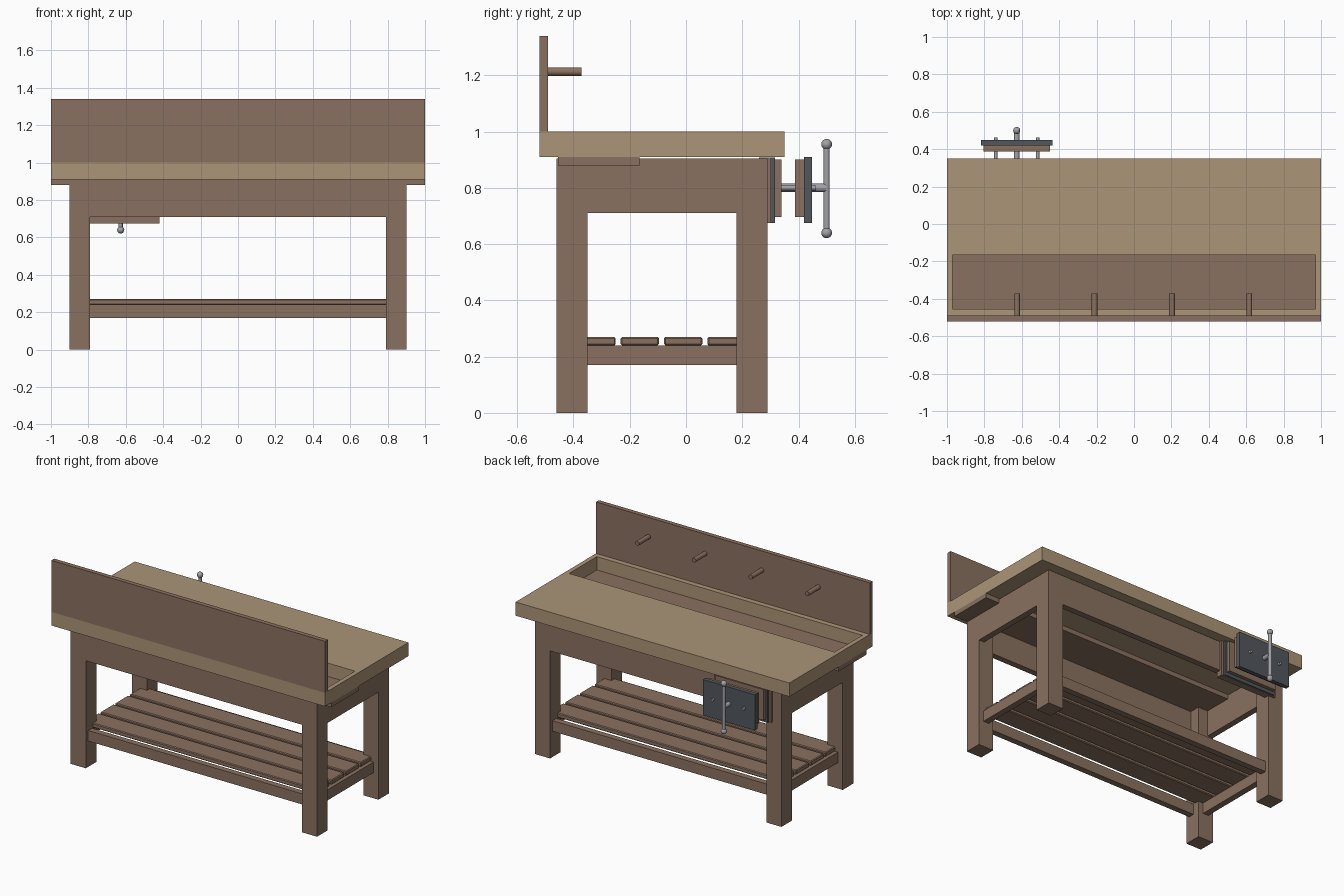
import bpy
from mathutils import Vector

if "Cube" in bpy.data.objects:
    bpy.data.objects.remove(bpy.data.objects["Cube"])


def material(name, rgb):
    m = bpy.data.materials.new(name)
    m.diffuse_color = (*rgb, 1)
    m.use_nodes = True
    m.node_tree.nodes["Principled BSDF"].inputs["Base Color"].default_value = m.diffuse_color
    return m


BROWN = material("brown wood", (0.255, 0.165, 0.115))
TAN = material("pale wood", (0.41, 0.30, 0.185))
DARK = material("dark iron", (0.085, 0.095, 0.108))
STEEL = material("bright steel", (0.36, 0.36, 0.39))


def box(name, x, y, z, mat, bevel=0):
    """Box from (min, max) ranges on each axis."""
    lo, hi = Vector((x[0], y[0], z[0])), Vector((x[1], y[1], z[1]))
    bpy.ops.mesh.primitive_cube_add(size=1, location=(lo + hi) / 2)
    ob = bpy.context.object
    ob.name = name
    ob.scale = hi - lo
    bpy.ops.object.transform_apply(location=False, rotation=False, scale=True)
    ob.data.materials.append(mat)
    if bevel:
        mod = ob.modifiers.new("soft edges", 'BEVEL')
        mod.width, mod.segments = bevel, 1
    return ob


def rod(name, a, b, r, mat):
    """Cylinder between two points."""
    a, b = Vector(a), Vector(b)
    bpy.ops.mesh.primitive_cylinder_add(vertices=20, radius=r, depth=(b - a).length,
                                        location=(a + b) / 2)
    ob = bpy.context.object
    ob.name = name
    ob.rotation_euler = (b - a).to_track_quat('Z', 'Y').to_euler()
    ob.data.materials.append(mat)
    bpy.ops.object.shade_smooth_by_angle()
    return ob


def side_range(s, a, b):
    return tuple(sorted((s * a, s * b)))


FRONT_LEG, BACK_LEG = (-0.46, -0.35), (0.18, 0.29)

# Legs, side aprons, side rails and tray ends, mirrored in x
for s, side in ((-1, "left"), (1, "right")):
    for leg_y, end in ((FRONT_LEG, "front"), (BACK_LEG, "back")):
        box(f"{end}_{side}_leg", side_range(s, 0.79, 0.90), leg_y, (0, 0.905), BROWN)
    box(f"{side}_apron", side_range(s, 0.86, 0.90), (-0.35, 0.18), (0.71, 0.905), BROWN)
    box(f"{side}_rail", side_range(s, 0.825, 0.865), (-0.35, 0.18), (0.17, 0.24), BROWN)
    box(f"{side}_tray_end", side_range(s, 0.97, 1.0), (-0.455, -0.165), (0.91, 1.0), TAN)

# Long aprons and shelf rails
box("front_apron", (-0.79, 0.79), (-0.46, -0.42), (0.71, 0.905), BROWN)
box("back_apron", (-0.79, 0.79), (0.25, 0.29), (0.71, 0.905), BROWN)
box("front_rail", (-0.79, 0.79), (-0.435, -0.395), (0.17, 0.24), BROWN)
box("back_rail", (-0.79, 0.79), (0.225, 0.265), (0.17, 0.24), BROWN)

# Shelf slats
for i in range(4):
    y = -0.386 + i * 0.154
    box(f"shelf_slat_{i + 1}", (-0.845, 0.845), (y, y + 0.136), (0.24, 0.27), BROWN, 0.005)

# Worktop, tool tray and upright board
box("worktop", (-1, 1), (-0.165, 0.35), (0.91, 1.0), TAN)
box("tray_front", (-1, 1), (-0.52, -0.455), (0.91, 1.0), TAN)
box("tray_floor", (-1, 1), (-0.455, -0.165), (0.88, 0.912), BROWN)
box("upright_board", (-1, 1), (-0.52, -0.49), (1.0, 1.34), BROWN)

# Tool pegs
for i in range(4):
    x = -0.625 + i * 0.414
    rod(f"tool_peg_{i + 1}", (x, -0.495, 1.213), (x, -0.372, 1.213), 0.015, BROWN)

# Vise jaws
VX, VZ = -0.627, 0.80
box("vise_spacer", (VX - 0.207, VX + 0.207), (0.26, 0.302), (0.675, 0.908), BROWN)
box("fixed_plate", (VX - 0.19, VX + 0.19), (0.30, 0.316), (0.675, 0.908), DARK)
box("fixed_jaw", (VX - 0.178, VX + 0.178), (0.315, 0.34), (0.697, 0.90), BROWN)
box("moving_jaw", (VX - 0.178, VX + 0.178), (0.388, 0.421), (0.697, 0.90), BROWN)
box("moving_plate", (VX - 0.19, VX + 0.19), (0.42, 0.448), (0.675, 0.91), DARK)

# Vise screw, guide rods and sliding handle
rod("vise_screw", (VX, 0.28, VZ), (VX, 0.498, VZ), 0.015, STEEL)
for s, side in ((-1, "left"), (1, "right")):
    rod(f"{side}_guide_rod", (VX + s * 0.112, 0.28, VZ), (VX + s * 0.112, 0.463, VZ), 0.009, STEEL)
rod("vise_handle", (VX, 0.50, 0.64), (VX, 0.50, 0.955), 0.011, STEEL)
for z, end in ((0.64, "lower"), (0.955, "upper")):
    bpy.ops.mesh.primitive_uv_sphere_add(segments=20, ring_count=12, radius=0.019,
                                         location=(VX, 0.50, z))
    ball = bpy.context.object
    ball.name = f"{end}_handle_knob"
    ball.data.materials.append(STEEL)
    bpy.ops.object.shade_smooth()
